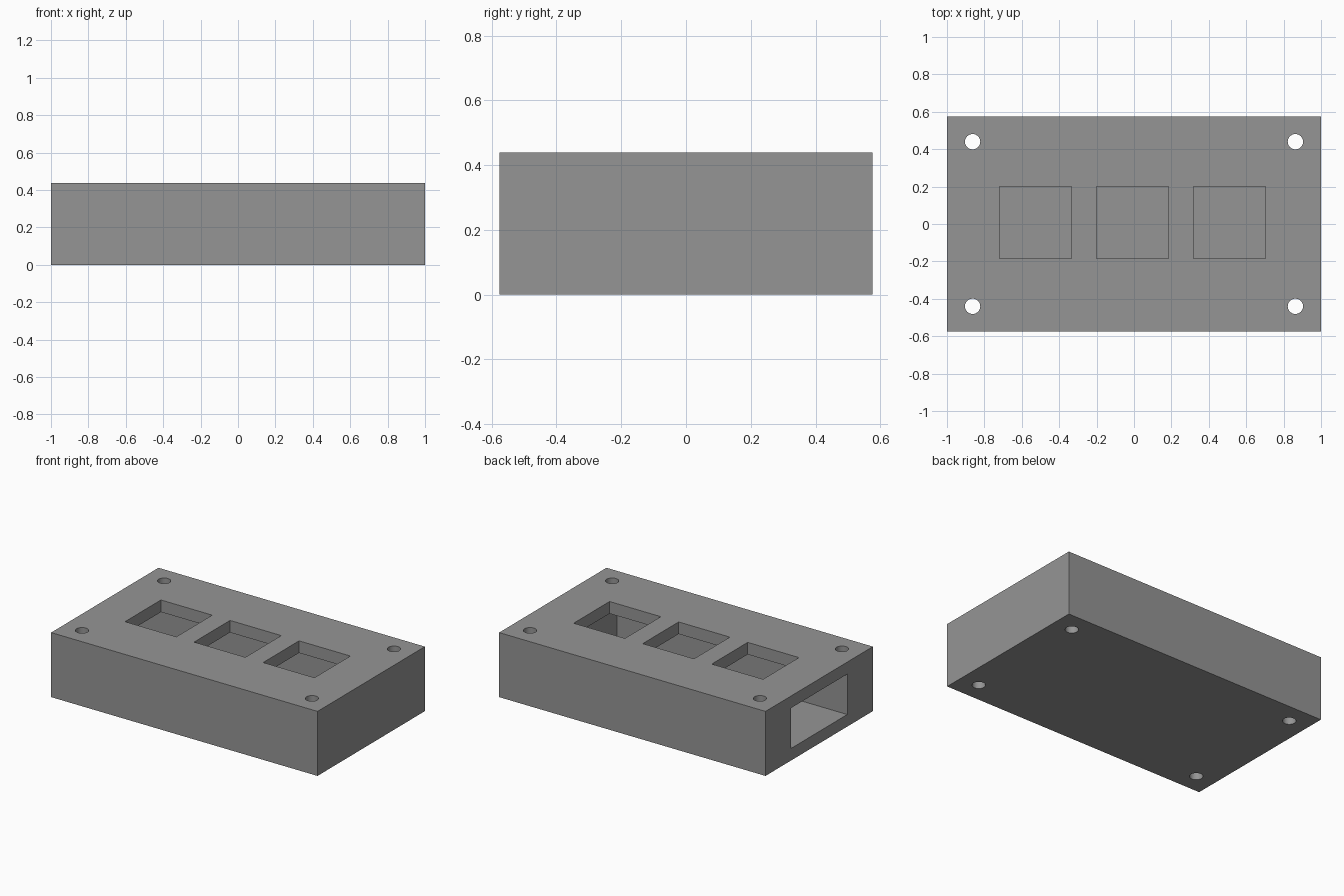
import bpy

if "Cube" in bpy.data.objects:
    bpy.data.objects.remove(bpy.data.objects["Cube"])

LENGTH, WIDTH, HEIGHT = 2.0, 1.151, 0.438
WALL = 0.082          # plate and floor thickness
WINDOW = 0.385        # side of the square windows

grey = bpy.data.materials.new("mid_grey")
grey.diffuse_color = (0.3, 0.3, 0.3, 1)
grey.use_nodes = True
grey.node_tree.nodes["Principled BSDF"].inputs["Base Color"].default_value = grey.diffuse_color


def box(name, x0, x1, y0, y1, z0, z1):
    bpy.ops.mesh.primitive_cube_add(
        size=1, location=((x0 + x1) / 2, (y0 + y1) / 2, (z0 + z1) / 2))
    ob = bpy.context.object
    ob.name = name
    ob.scale = (x1 - x0, y1 - y0, z1 - z0)
    bpy.ops.object.transform_apply(location=True, rotation=True, scale=True)
    return ob


# Solid block
case = box("switch_case", -LENGTH / 2, LENGTH / 2, -WIDTH / 2, WIDTH / 2, 0, HEIGHT)
case.data.materials.append(grey)

cutters = []
# Inner cavity, open at the left end only
cutters.append(box("cavity_cutter", -1.2, 0.73, -0.301, 0.301, WALL, HEIGHT - WALL))

# Three square windows through the top plate
for i in range(3):
    cx, cy, h = -0.5265 + 0.5185 * i, 0.008, WINDOW / 2
    cutters.append(box("window_cutter", cx - h, cx + h, cy - h, cy + h, 0.22, 0.6))

# Screw holes through the four corners
for sx in (-1, 1):
    for sy in (-1, 1):
        bpy.ops.mesh.primitive_cylinder_add(
            vertices=32, radius=0.041, depth=1,
            location=(sx * 0.863, sy * 0.44, HEIGHT / 2))
        hole = bpy.context.object
        hole.name = "screw_hole_cutter"
        cutters.append(hole)

# Cut, then discard the cutters
for c in cutters:
    c.hide_render = True
    c.data.materials.append(grey)
    mod = case.modifiers.new("cut", 'BOOLEAN')
    mod.operation = 'DIFFERENCE'
    mod.solver = 'EXACT'
    mod.object = c
bpy.ops.object.select_all(action='DESELECT')
case.select_set(True)
bpy.context.view_layer.objects.active = case
for mod in list(case.modifiers):
    bpy.ops.object.modifier_apply(modifier=mod.name)
for c in cutters:
    bpy.data.objects.remove(c)

bpy.ops.object.shade_smooth_by_angle()
